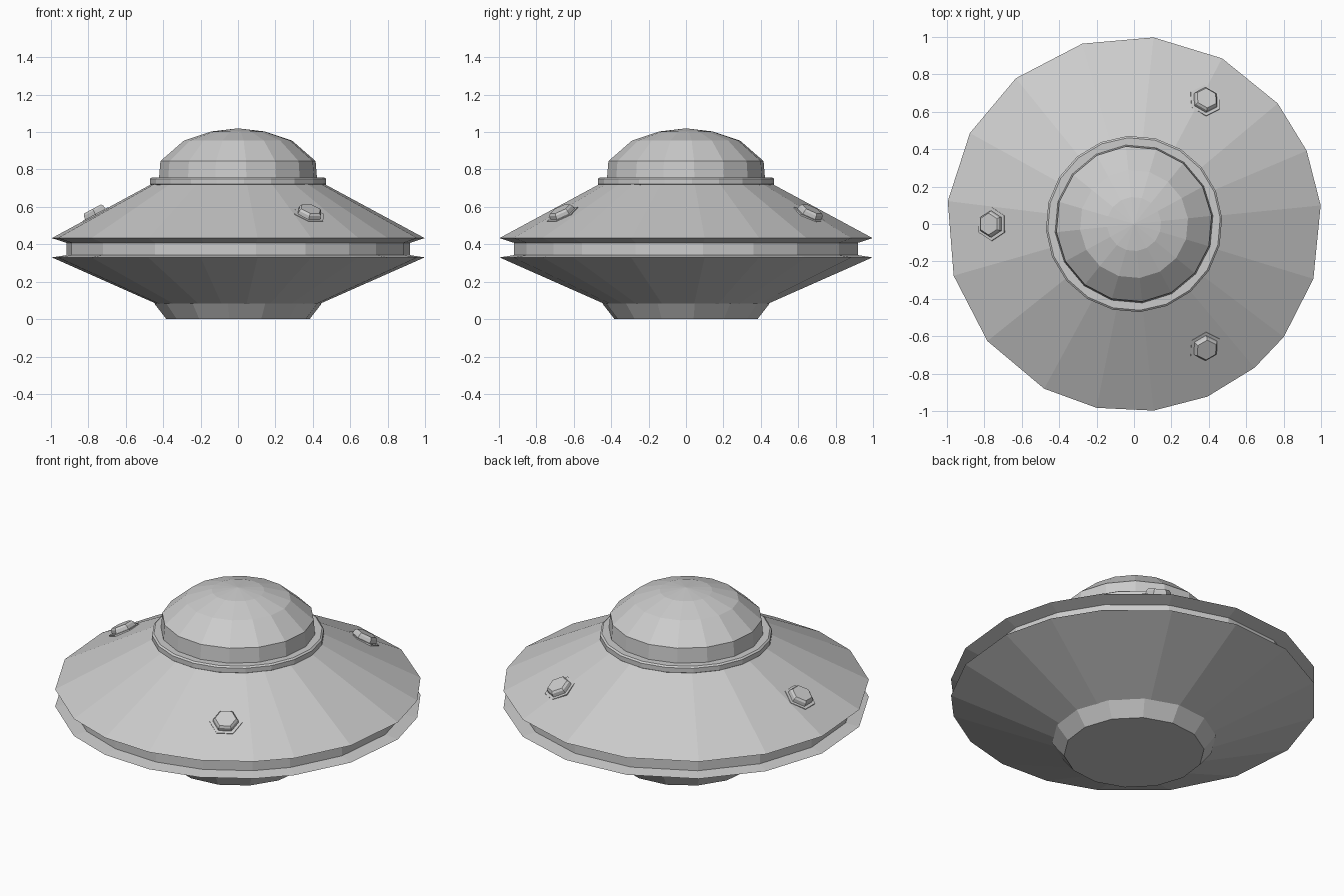
import bpy, bmesh
from math import radians, cos, sin, pi, atan2
from mathutils import Matrix, Vector

if "Cube" in bpy.data.objects:
    bpy.data.objects.remove(bpy.data.objects["Cube"])


def even(n, offset=0):
    return [offset + 360 * i / n for i in range(n)]


def lathe(name, profile, angles, matrix=Matrix()):
    """Closed faceted solid of revolution from (radius, z) points, bottom to top."""
    bm = bmesh.new()
    rings = []
    for r, z in profile:
        if r == 0:
            rings.append([bm.verts.new((0, 0, z))])
        else:
            rings.append([bm.verts.new((r * cos(radians(a)), r * sin(radians(a)), z))
                          for a in angles])
    n = len(angles)
    for lo, hi in zip(rings, rings[1:]):
        for i in range(n):
            j = (i + 1) % n
            if len(hi) == 1:
                bm.faces.new((lo[i], lo[j], hi[0]))
            else:
                bm.faces.new((lo[i], lo[j], hi[j], hi[i]))
    bm.faces.new(rings[0][::-1])
    if len(rings[-1]) > 1:
        bm.faces.new(rings[-1])
    bmesh.ops.recalc_face_normals(bm, faces=bm.faces)
    mesh = bpy.data.meshes.new(name)
    bm.to_mesh(mesh)
    bm.free()
    obj = bpy.data.objects.new(name, mesh)
    obj.matrix_world = matrix
    bpy.context.collection.objects.link(obj)
    return obj


# Slightly uneven 18-sided saucer hull with a groove around the rim
hull_angles = [5.7, 23, 40, 62, 84, 106, 129, 151, 173,
               196, 218.6, 241.4, 258.5, 276, 293, 310, 323, 343]
lathe("saucer_hull", [(0.44, 0.082), (1.003, 0.33), (0.925, 0.342), (0.925, 0.408),
                      (1.003, 0.433), (0.465, 0.722)], hull_angles)

# Tapered foot
lathe("foot", [(0.385, 0), (0.45, 0.083)], even(14, 6))

# Collar under the dome
lathe("dome_collar", [(0.455, 0.71), (0.472, 0.722), (0.472, 0.75), (0.462, 0.758)],
      even(20, 4))

# Faceted dome
lathe("dome", [(0.425, 0.75), (0.417, 0.845), (0.29, 0.955), (0.145, 1.003), (0, 1.02)],
      even(16, 6))

# Three hexagonal studs lying on the sloped upper hull
slope = atan2(0.289, 0.538)
stud = [(0.09, -0.02), (0.09, 0.002), (0.071, 0.002), (0.068, 0.022), (0.058, 0.033)]
for k, a in enumerate((60, 180, 300)):
    place = (Matrix.Rotation(radians(a), 4, 'Z') @ Matrix.Translation((0.762, 0, 0.56))
             @ Matrix.Rotation(slope, 4, 'Y'))
    lathe(f"hull_stud_{k + 1}", stud, even(6, 30), place)
